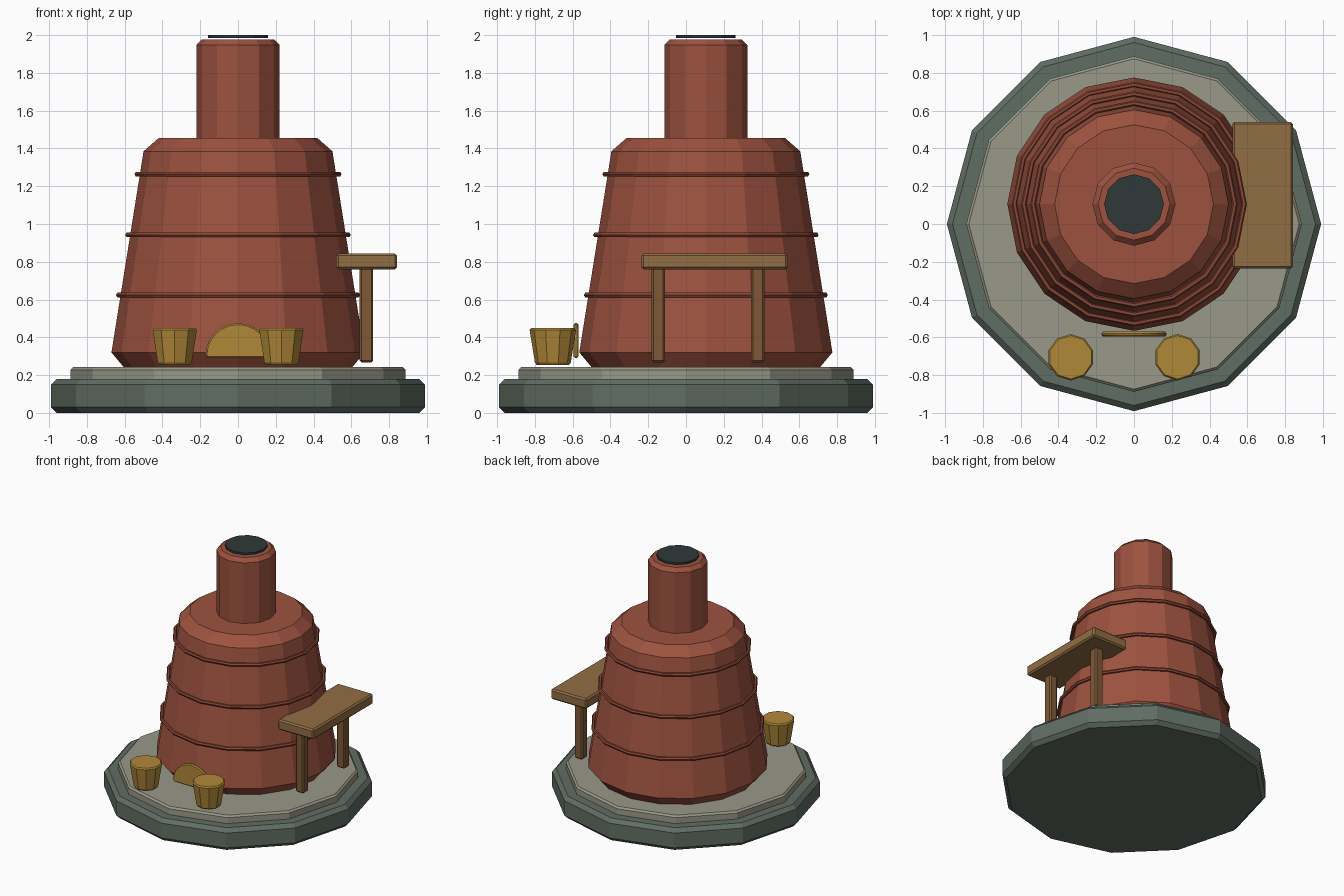
import bpy, bmesh, math

if "Cube" in bpy.data.objects:
    bpy.data.objects.remove(bpy.data.objects["Cube"])


def mat(name, r, g, b):
    """Flat colour given as 0-255 display values, stored linear."""
    m = bpy.data.materials.new(name)
    lin = [((c / 255 + 0.055) / 1.055) ** 2.4 for c in (r, g, b)]
    m.diffuse_color = (*lin, 1)
    m.use_nodes = True
    m.node_tree.nodes["Principled BSDF"].inputs["Base Color"].default_value = m.diffuse_color
    return m


STONE = mat("dark_stone", 96, 109, 99)
PAVING = mat("pale_stone", 152, 152, 136)
BRICK = mat("red_brick", 157, 82, 63)
BAND = mat("dark_brick", 140, 71, 54)
SOOT = mat("soot", 46, 56, 56)
WOOD = mat("wood", 145, 109, 67)
LEG = mat("dark_wood", 126, 89, 54)
GOLD = mat("ochre", 176, 136, 56)


def finish(name, bm, material):
    bmesh.ops.recalc_face_normals(bm, faces=bm.faces)
    me = bpy.data.meshes.new(name)
    bm.to_mesh(me)
    bm.free()
    me.materials.append(material)
    ob = bpy.data.objects.new(name, me)
    bpy.context.collection.objects.link(ob)
    return ob


def lathe(name, profile, sides, centre, material, closed=False):
    """Turn an (r, z) profile; ends are capped unless the profile is a loop."""
    bm = bmesh.new()
    rings = []
    for r, z in profile:
        angles = [math.pi / 2 + math.tau * i / sides for i in range(sides)]
        rings.append([bm.verts.new((centre[0] + r * math.cos(a),
                                    centre[1] + r * math.sin(a), z)) for a in angles])
    pairs = list(zip(rings, rings[1:]))
    if closed:
        pairs.append((rings[-1], rings[0]))
    else:
        bm.faces.new(rings[0])
        bm.faces.new(rings[-1])
    for a, b in pairs:
        for i in range(sides):
            j = (i + 1) % sides
            bm.faces.new((a[i], a[j], b[j], b[i]))
    return finish(name, bm, material)


def bevel(ob, width):
    m = ob.modifiers.new("bevel", "BEVEL")
    m.width = width
    m.segments = 1
    m.limit_method = "ANGLE"
    m.angle_limit = math.radians(40)


def box(name, lo, hi, material, width):
    bm = bmesh.new()
    bmesh.ops.create_cube(bm, size=1)
    for v in bm.verts:
        v.co = [(a + b) / 2 + c * (b - a) for a, b, c in zip(lo, hi, v.co)]
    bevel(finish(name, bm, material), width)


# Twelve-sided plinth and paving
lathe("plinth", [(0.96, 0), (0.99, 0.03), (0.99, 0.15), (0.96, 0.18)], 12, (0, 0), STONE)
lathe("paving", [(0.888, 0.175), (0.888, 0.228), (0.874, 0.242)], 12, (0, 0), PAVING)

# Kiln body, chimney and flue opening
KILN = (0, 0.105)
lathe("kiln_body", [(0.605, 0.242), (0.67, 0.32), (0.5, 1.385), (0.42, 1.455)],
      16, KILN, BRICK)
lathe("chimney", [(0.22, 1.4), (0.22, 1.948), (0.19, 1.978)], 12, KILN, BRICK)
lathe("flue_opening", [(0.158, 1.985), (0.158, 2.0)], 12, KILN, SOOT)

# Raised bands round the kiln
for i, (r, z) in enumerate([(0.632, 0.624), (0.583, 0.942), (0.534, 1.264)]):
    loop = [(r + 0.014 * math.cos(math.tau * k / 6), z + 0.014 * math.sin(math.tau * k / 6))
            for k in range(6)]
    lathe(f"kiln_band_{i + 1}", loop, 16, KILN, BAND, closed=True)

# Work bench against the kiln
box("bench_top", (0.52, -0.236, 0.76), (0.842, 0.54, 0.844), WOOD, 0.012)
for i, y in enumerate((-0.147, 0.38)):
    box(f"bench_leg_{i + 1}", (0.644, y - 0.036, 0.268), (0.716, y + 0.036, 0.77), LEG, 0.01)

# Tapered pots
for i, x in enumerate((-0.335, 0.23)):
    lathe(f"pot_{i + 1}", [(0.085, 0.254), (0.095, 0.266), (0.123, 0.44), (0.115, 0.45)],
          10, (x, -0.705), GOLD)

# Half-round stoke hole plate
bm = bmesh.new()
arc = [bm.verts.new((0.173 * math.cos(math.pi * k / 12), -0.595,
                     0.303 + 0.172 * math.sin(math.pi * k / 12))) for k in range(13)]
foot = [bm.verts.new((x, -0.595, 0.291)) for x in (-0.16, 0.16)]
face = bm.faces.new(arc + foot)
out = bmesh.ops.extrude_face_region(bm, geom=[face])
for v in out["geom"]:
    if isinstance(v, bmesh.types.BMVert):
        v.co.y += 0.025
bevel(finish("stoke_hole_plate", bm, GOLD), 0.008)
